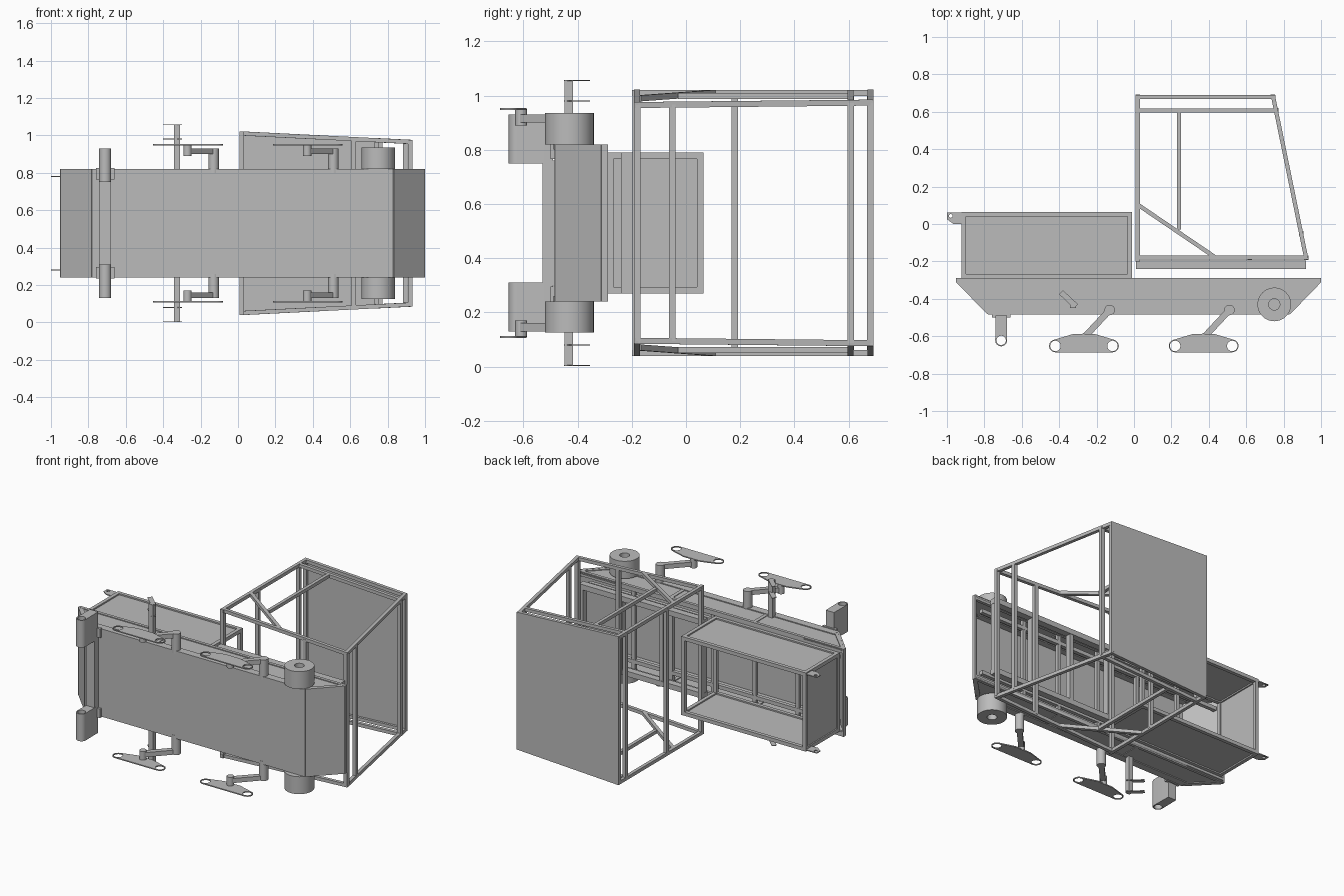
import bpy
import math
from mathutils import Vector, Matrix

cube = bpy.data.objects.get("Cube")
if cube:
    bpy.data.objects.remove(cube, do_unlink=True)

MID = 0.53  # mirror plane height
SIDES = ((1, "left"), (-1, "right"))

grey = bpy.data.materials.new("plain_grey")
grey.use_nodes = True
grey.diffuse_color = (0.5, 0.5, 0.5, 1)
grey.node_tree.nodes["Principled BSDF"].inputs["Base Color"].default_value = (0.5, 0.5, 0.5, 1)


def link(name, mesh):
    obj = bpy.data.objects.new(name, mesh)
    bpy.context.collection.objects.link(obj)
    mesh.materials.clear()
    mesh.materials.append(grey)
    return obj


BOX_FACES = [(0, 1, 3, 2), (4, 6, 7, 5), (0, 4, 5, 1), (2, 3, 7, 6), (0, 2, 6, 4), (1, 5, 7, 3)]


def bar(name, a, b, w=0.024, h=None):
    """Rectangular bar between two points; h is its size along z when it lies flat."""
    a, b, h = Vector(a), Vector(b), h or w
    d = (b - a).normalized()
    up = Vector((0, 1, 0)) if abs(d.z) > 0.9 else Vector((0, 0, 1))
    u = d.cross(up).normalized()
    v = u.cross(d)
    verts = [p + u * i * w / 2 + v * j * h / 2 for p in (a, b) for i in (-1, 1) for j in (-1, 1)]
    mesh = bpy.data.meshes.new(name)
    mesh.from_pydata(verts, [], BOX_FACES)
    return link(name, mesh)


def box(name, x0, x1, y0, y1, z0, z1):
    y = (y0 + y1) / 2
    z = (z0 + z1) / 2
    return bar(name, (x0, y, z), (x1, y, z), abs(y1 - y0), abs(z1 - z0))


def arc(cx, cy, r, start=0, end=360, n=24):
    step = math.radians(end - start) / n
    count = n if end - start == 360 else n + 1
    return [(cx + r * math.cos(math.radians(start) + i * step),
             cy + r * math.sin(math.radians(start) + i * step)) for i in range(count)]


def plate(name, loops, z0, z1):
    """Extrude outlines along z; loops after the first are holes."""
    curve = bpy.data.curves.new(name, "CURVE")
    curve.dimensions = "2D"
    curve.fill_mode = "BOTH"
    curve.extrude = abs(z1 - z0) / 2
    for loop in loops:
        s = curve.splines.new("POLY")
        s.points.add(len(loop) - 1)
        for p, (x, y) in zip(s.points, loop):
            p.co = (x, y, 0, 1)
        s.use_cyclic_u = True
    tmp = bpy.data.objects.new(name + "_outline", curve)
    bpy.context.collection.objects.link(tmp)
    graph = bpy.context.evaluated_depsgraph_get()
    mesh = bpy.data.meshes.new_from_object(tmp.evaluated_get(graph))
    bpy.data.objects.remove(tmp, do_unlink=True)
    mesh.transform(Matrix.Translation((0, 0, (z0 + z1) / 2)))
    return link(name, mesh)


# Open hull: floor, sloped ends, side panels and rims
HW = 0.29
box("hull_floor", -0.78, 0.83, -0.485, -0.475, MID - HW, MID + HW)
for name, top, low in (("hull_rear_slope", -0.945, -0.78), ("hull_front_slope", 0.995, 0.83)):
    bar(name, (top, -0.31, MID), (low, -0.48, MID), 0.01, 2 * HW)
    bar(name + "_lip", (top, -0.3, MID - HW), (top, -0.3, MID + HW), 0.012, 0.024)
profile = [(-0.95, -0.29), (-0.95, -0.31), (-0.78, -0.48), (0.83, -0.48), (1.0, -0.31), (1.0, -0.29)]
for s, side in SIDES:
    z = MID + s * HW
    plate(f"{side}_hull_panel", [profile], z - s * 0.014, z - s * 0.006)
    box(f"{side}_hull_top_rail", -0.945, 0.995, -0.31, -0.29, z - s * 0.03, z)
    box(f"{side}_hull_bottom_rail", -0.78, 0.83, -0.48, -0.435, z - s * 0.02, z)
    for x in (-0.285, 0.325):
        box(f"{side}_hull_rib", x - 0.012, x + 0.012, -0.435, -0.31, z - s * 0.02, z - s * 0.002)
    for x0, x1 in ((-0.93, -0.77), (0.98, 0.82)):
        bar(f"{side}_hull_end_brace", (x0, -0.31, z - s * 0.008), (x1, -0.47, z - s * 0.008), 0.024, 0.014)
    box(f"{side}_hull_inner_rail", -0.9, 0.93, -0.33, -0.305, MID + s * 0.2, MID + s * 0.225)
for x in (-0.6, -0.285, 0.02, 0.325, 0.6):
    bar("hull_cross_member", (x, -0.318, MID - HW + 0.01), (x, -0.318, MID + HW - 0.01), 0.024)

# Open-topped cargo box with framed panels
X0, X1, BW = -0.91, -0.022, 0.26
for s, side in SIDES:
    z = MID + s * (BW - 0.012)
    box(f"{side}_cargo_panel", X0, X1, -0.285, 0.055, z - 0.003, z + 0.003)
    for y in (0.052, -0.28):
        bar(f"{side}_cargo_rail", (X0 - 0.01, y, z), (X1 + 0.01, y, z), 0.024)
    for x in (X0, X1):
        bar(f"{side}_cargo_post", (x, -0.29, z), (x, 0.064, z), 0.024)
    hook = [(-0.91, 0.062), (-1.0, 0.062), (-1.0, 0.025), (-0.965, 0), (-0.91, 0)]
    plate(f"{side}_cargo_hook", [hook, arc(-0.98, 0.043, 0.01, n=12)],
          MID + s * 0.247, MID + s * 0.253)
for x in (X0, X1):
    for y in (0.052, -0.28):
        bar("cargo_cross_rail", (x, y, MID - BW + 0.012), (x, y, MID + BW - 0.012), 0.024)
box("cargo_rear_panel", X0 - 0.003, X0 + 0.003, -0.285, 0.055, MID - BW + 0.01, MID + BW - 0.01)

# Cab platform frame
for s, side in SIDES:
    box(f"{side}_platform_rail", 0.01, 0.92, -0.24, -0.195, MID + s * 0.225, MID + s * 0.26)
for x in (0.025, 0.32, 0.62, 0.905):
    bar("platform_cross_member", (x, -0.218, MID - 0.25), (x, -0.218, MID + 0.25), 0.026, 0.04)


# Cab cage, narrowing toward the nose
def cab(x, y, s):
    return (x, y, MID + s * (0.481 - 0.05 * x))


cage = {"rear_post": ((0.02, -0.2), (0.02, 0.69)),
        "roof_rail": ((0.01, 0.68), (0.755, 0.68)),
        "header_rail": ((0.02, 0.607), (0.765, 0.607)),
        "windscreen_post": ((0.743, 0.685), (0.922, -0.19)),
        "sill_rail": ((0.01, -0.18), (0.93, -0.18)),
        "door_post": ((0.24, 0.607), (0.24, -0.03)),
        "diagonal_brace": ((0.025, 0.1), (0.43, -0.175))}
for s, side in SIDES:
    for name, (a, b) in cage.items():
        bar(f"{side}_cab_{name}", cab(*a, s), cab(*b, s), 0.022)
for x, y in ((0.02, -0.185), (0.02, 0.18), (0.02, 0.607), (0.02, 0.68), (0.743, 0.68),
             (0.76, 0.607), (0.893, -0.05), (0.92, -0.18), (0.62, -0.18)):
    bar("cab_cross_bar", cab(x, y, -1), cab(x, y, 1), 0.024)
roof = bar("cab_roof", (0.01, 0.688, MID), (0.755, 0.688, MID), 0.006, 0.98)
for v in roof.data.vertices:
    if v.co.x > 0.5:
        v.co.z = MID + (v.co.z - MID) * 0.925

# Running gear on both sides
for s, side in SIDES:
    def at(d):
        return MID + s * d

    # Front drive drum with axle hole
    plate(f"{side}_drive_drum", [arc(0.75, -0.43, 0.09, n=40), arc(0.75, -0.43, 0.03)], at(0.29), at(0.405))

    # Swing arms with two-hole rocker plates
    for dx, place in ((0, "front"), (-0.64, "rear")):
        plate(f"{side}_{place}_arm_boss", [arc(0.51 + dx, -0.46, 0.028)], at(0.27), at(0.4))
        bar(f"{side}_{place}_swing_arm", (0.51 + dx, -0.46, at(0.385)), (0.375 + dx, -0.605, at(0.385)), 0.034, 0.03)
        plate(f"{side}_{place}_arm_pin", [arc(0.37 + dx, -0.608, 0.022)], at(0.36), at(0.42))
        xa, xb = 0.22 + dx, 0.525 + dx
        outline = (arc(xa, -0.652, 0.034, 110, 270, 10) + arc(xb, -0.652, 0.034, -90, 70, 10)
                   + [(0.43 + dx, -0.588), (0.315 + dx, -0.588)])
        plate(f"{side}_{place}_rocker", [outline, arc(xa, -0.652, 0.028), arc(xb, -0.652, 0.028)],
              at(0.417), at(0.424))

    # Side post with thin link plates
    bar(f"{side}_side_post", (-0.325, -0.433, at(0.28)), (-0.325, -0.433, at(0.528)), 0.032)
    for d in (0.45, 0.526):
        bar(f"{side}_link_plate", (-0.31, -0.44, at(d)), (-0.39, -0.365, at(d)), 0.03, 0.004)

    # Rear idler leg with rounded, drilled end
    leg = [(-0.68, -0.49), (-0.74, -0.49)] + arc(-0.71, -0.622, 0.032, 180, 360, 14)
    plate(f"{side}_idler_leg", [leg, arc(-0.71, -0.622, 0.025)], at(0.22), at(0.4))
    box(f"{side}_idler_bracket", -0.76, -0.66, -0.5, -0.48, at(0.235), at(0.295))
box("idler_cross_beam", -0.74, -0.68, -0.53, -0.485, MID - 0.23, MID + 0.23)

for obj in bpy.context.scene.objects:
    if obj.type == "MESH" and any(k in obj.name for k in ("drum", "boss", "pin", "rocker", "idler_leg")):
        bpy.ops.object.select_all(action="DESELECT")
        obj.select_set(True)
        bpy.context.view_layer.objects.active = obj
        bpy.ops.object.shade_smooth_by_angle()
